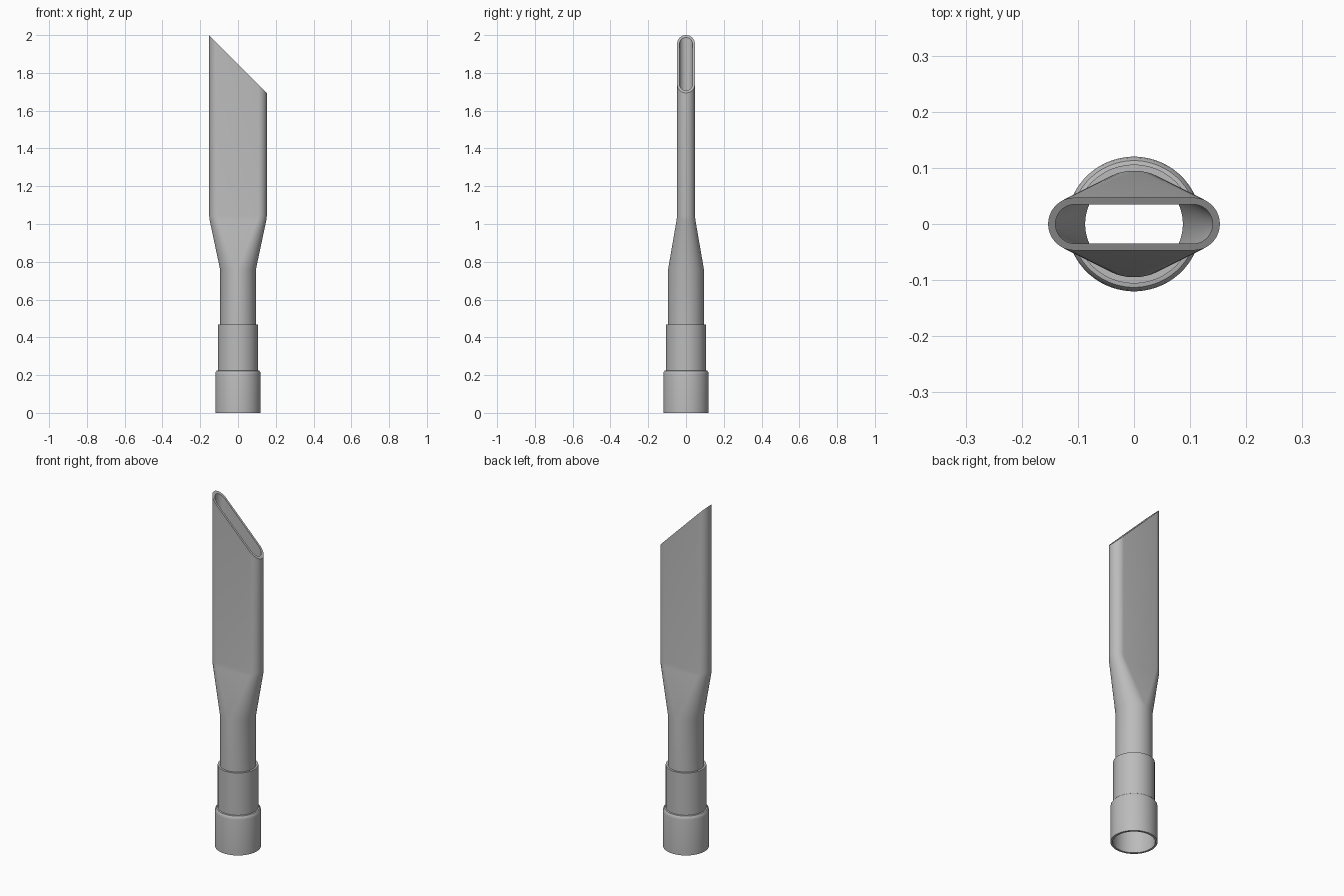
import bpy
from math import cos, sin, pi, copysign

SIDES = 64
SLANT_MID = 1.847  # height of the slanted mouth on the centre line

old = bpy.data.objects.get("Cube")
if old:
    bpy.data.objects.remove(old, do_unlink=True)

grey = bpy.data.materials.new("grey_plastic")
grey.use_nodes = True
colour = (0.5, 0.5, 0.5, 1)
grey.diffuse_color = colour
grey.node_tree.nodes["Principled BSDF"].inputs["Base Color"].default_value = colour


def ring(half_width, half_depth, z):
    """Stadium outline, a circle when both halves match; z None means slanted."""
    points = []
    for i in range(SIDES):
        a = 2 * pi * (i + 0.5) / SIDES
        x = half_depth * cos(a) + copysign(half_width - half_depth, cos(a))
        points.append((x, half_depth * sin(a), SLANT_MID - x if z is None else z))
    return points


def shell(name, sections):
    """Loft a closed wall through the sections, up the outside and down the inside."""
    verts = [p for s in sections for p in ring(*s)]
    faces = []
    for s in range(len(sections)):
        low, high = s * SIDES, (s + 1) % len(sections) * SIDES
        for i in range(SIDES):
            j = (i + 1) % SIDES
            faces.append((low + i, low + j, high + j, high + i))
    mesh = bpy.data.meshes.new(name)
    mesh.from_pydata(verts, [], faces)
    mesh.materials.append(grey)
    obj = bpy.data.objects.new(name, mesh)
    bpy.context.collection.objects.link(obj)
    bpy.ops.object.select_all(action="DESELECT")
    obj.select_set(True)
    bpy.context.view_layer.objects.active = obj
    bpy.ops.object.shade_smooth_by_angle(angle=0.5)
    return obj


def round_shell(name, profile):
    return shell(name, [(r, r, z) for r, z in profile])


# Hose cuff with a rounded shoulder
round_shell("hose_cuff", [
    (0.12, 0), (0.12, 0.205), (0.118, 0.216), (0.113, 0.223), (0.105, 0.225),
    (0.094, 0.225), (0.094, 0.213), (0.108, 0.213), (0.108, 0)])

# Middle collar
round_shell("collar", [
    (0.106, 0.22), (0.106, 0.468), (0.093, 0.468), (0.093, 0.22)])

# Nozzle: round neck, flattening flare and slanted flat mouth
shell("nozzle", [
    (0.095, 0.095, 0.22), (0.095, 0.095, 0.76),
    (0.15, 0.05, 1.02), (0.153, 0.047, 1.045), (0.153, 0.047, None),
    (0.14, 0.035, None), (0.14, 0.035, 1.045), (0.138, 0.038, 1.02),
    (0.087, 0.087, 0.76), (0.087, 0.087, 0.22)])
